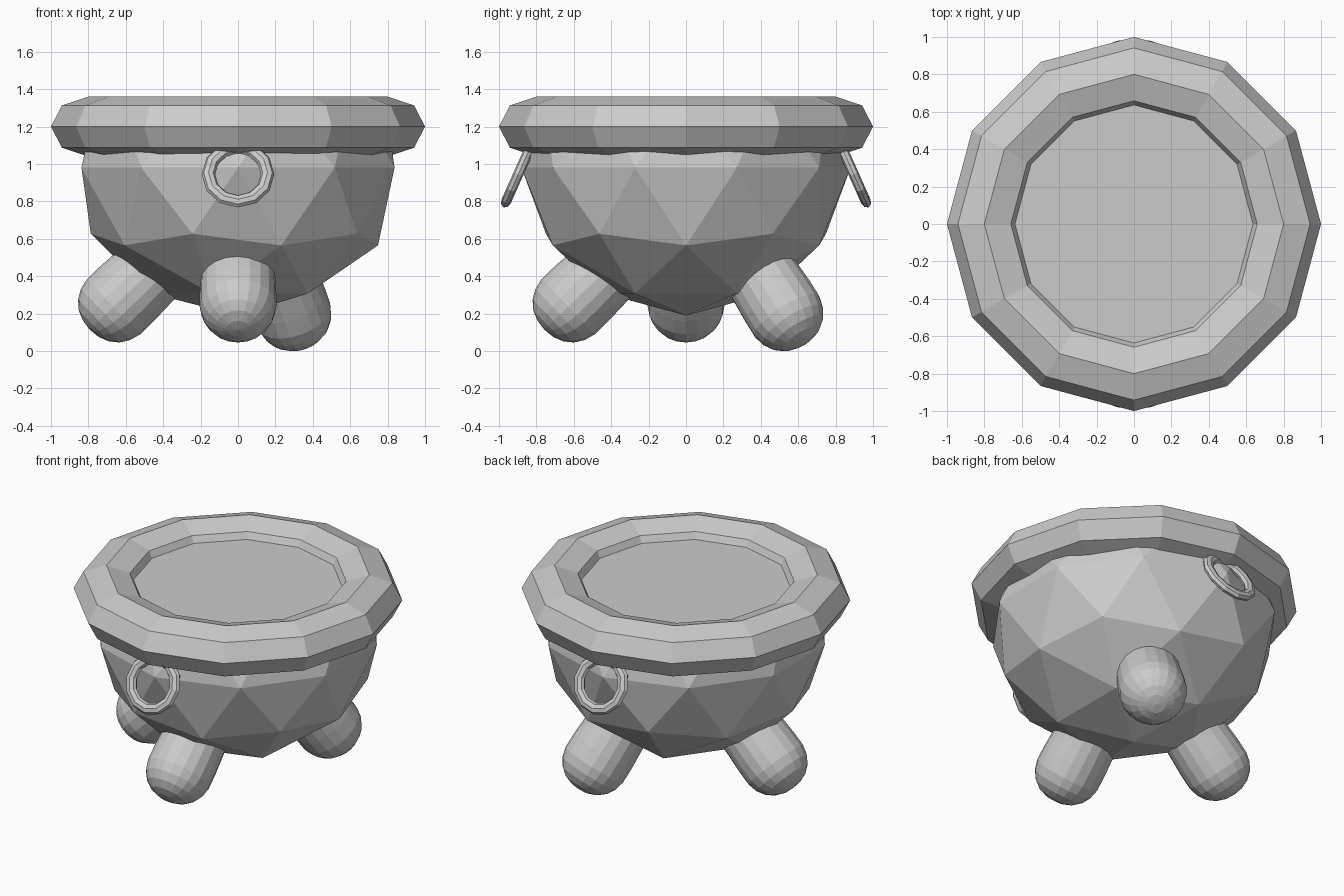
import bpy, bmesh
from math import radians, sin, cos, pi
from mathutils import Matrix, Vector

if "Cube" in bpy.data.objects:
    bpy.data.objects.remove(bpy.data.objects["Cube"])


def finish(name, bm, matrix=None):
    """Turn a bmesh into a named, flat shaded object."""
    if matrix:
        bm.transform(matrix)
    bmesh.ops.recalc_face_normals(bm, faces=bm.faces)
    mesh = bpy.data.meshes.new(name)
    bm.to_mesh(mesh)
    bm.free()
    obj = bpy.data.objects.new(name, mesh)
    bpy.context.collection.objects.link(obj)
    return obj


def torus(name, major, minor, minor_segs, matrix):
    bm = bmesh.new()
    rings = []
    for i in range(12):
        a = 2 * pi * i / 12
        ring = []
        for j in range(minor_segs):
            b = 2 * pi * j / minor_segs
            r = major + minor * cos(b)
            ring.append(bm.verts.new((r * cos(a), r * sin(a), minor * sin(b))))
        rings.append(ring)
    for i in range(12):
        p, q = rings[i], rings[(i + 1) % 12]
        for j in range(minor_segs):
            k = (j + 1) % minor_segs
            bm.faces.new((p[j], q[j], q[k], p[k]))
    return finish(name, bm, matrix)


def leg(name, centre, direction):
    """Stubby rounded leg: a lathed profile (radius, distance along axis)."""
    profile = [(0.06, 0.17), (0.115, 0.148), (0.16, 0.11), (0.19, 0.06),
               (0.205, 0.0), (0.205, -0.1), (0.2, -0.2), (0.195, -0.32)]
    n = 20
    bm = bmesh.new()
    rings = [[bm.verts.new((r * cos(2 * pi * i / n), r * sin(2 * pi * i / n), z))
              for i in range(n)] for r, z in profile]
    for p, q in zip(rings, rings[1:]):
        for i in range(n):
            bm.faces.new((p[i], p[(i + 1) % n], q[(i + 1) % n], q[i]))
    tip = bm.verts.new((0, 0, 0.177))
    for i in range(n):
        bm.faces.new((tip, rings[0][(i + 1) % n], rings[0][i]))
    bm.faces.new(rings[-1])
    rot = Vector(direction).to_track_quat('Z', 'Y').to_matrix().to_4x4()
    return finish(name, bm, Matrix.Translation(centre) @ rot)


# Bowl: faceted sphere cut flat, its cap forming the liquid surface
bm = bmesh.new()
bmesh.ops.create_icosphere(bm, subdivisions=2, radius=1)
bm.transform(Matrix.Translation((0, 0, 0.98)) @ Matrix.Diagonal((0.88, 0.88, 0.79, 1)))
cut = bmesh.ops.bisect_plane(bm, geom=bm.verts[:] + bm.edges[:] + bm.faces[:],
                             plane_co=(0, 0, 1.27), plane_no=(0, 0, 1), clear_outer=True)
bmesh.ops.contextual_create(
    bm, geom=[e for e in cut['geom_cut'] if isinstance(e, bmesh.types.BMEdge)])
finish("bowl", bm)

# Thick twelve-sided rim
torus("rim", 0.8, 0.2, 8,
      Matrix.Translation((0, 0, 1.2)) @ Matrix.Diagonal((1, 1, 0.8, 1)))

# Ring handles hanging at front and back
for name, turn in (("front_ring", 0), ("back_ring", pi)):
    torus(name, 0.158, 0.036, 8,
          Matrix.Rotation(turn, 4, 'Z') @ Matrix.Translation((0, -0.897, 0.945))
          @ Matrix.Rotation(radians(66), 4, 'X') @ Matrix.Diagonal((1, 1, 0.75, 1)))

# Three splayed legs: centre, heading and tilt from vertical
for name, centre, heading, tilt in (
        ("left_leg", (-0.665, 0, 0.237), 180, 46),
        ("front_leg", (0, -0.63, 0.237), 270, 46),
        ("back_leg", (0.3, 0.54, 0.186), 61, 36)):
    h, t = radians(heading), radians(tilt)
    leg(name, centre, (sin(t) * cos(h), sin(t) * sin(h), -cos(t)))
